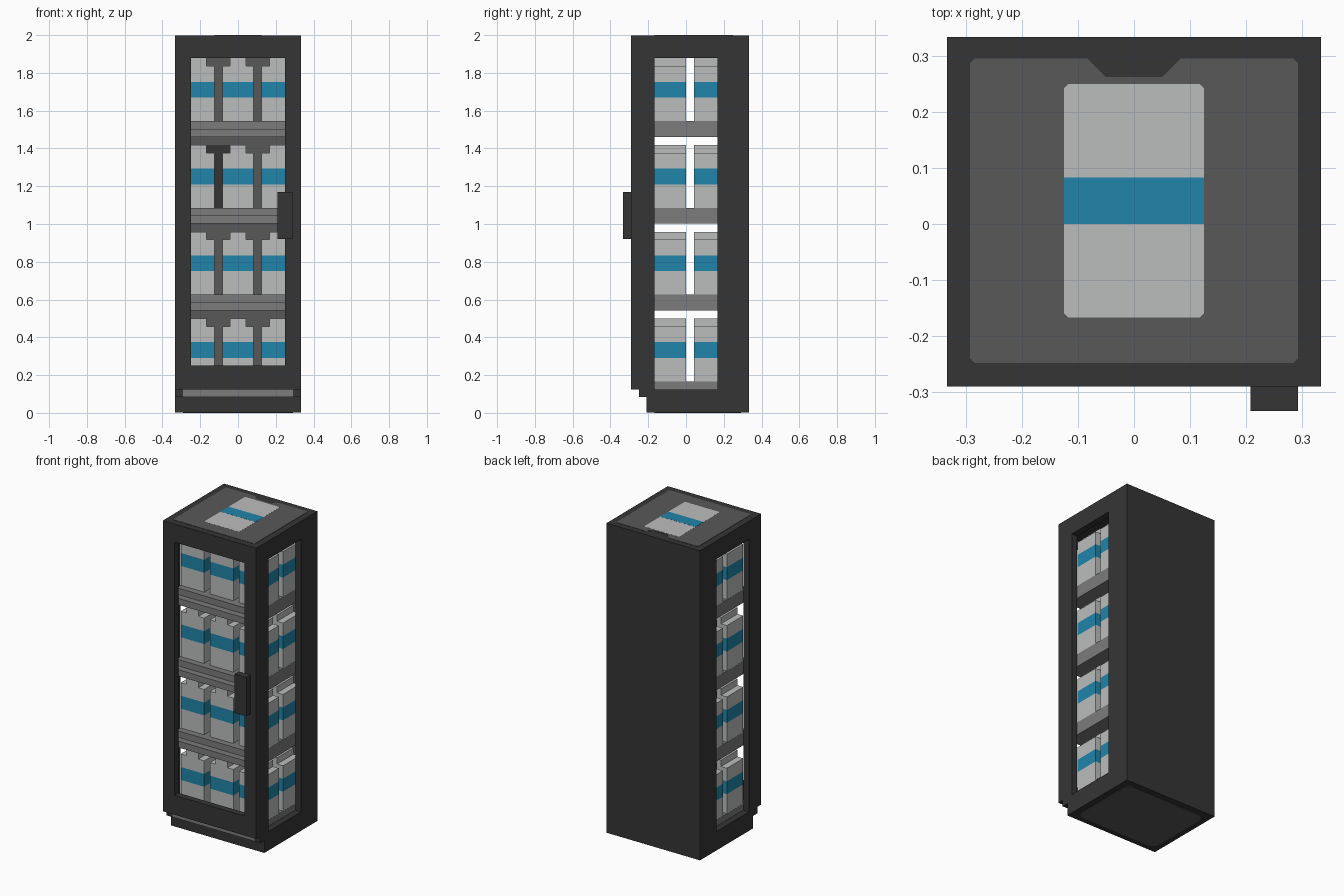
import bpy, bmesh
from mathutils import Vector

cube = bpy.data.objects.get("Cube")
if cube:
    bpy.data.objects.remove(cube, do_unlink=True)


def material(name, r, g, b):
    m = bpy.data.materials.new(name)
    m.use_nodes = True
    m.diffuse_color = (r, g, b, 1)
    bsdf = next(n for n in m.node_tree.nodes if n.type == 'BSDF_PRINCIPLED')
    bsdf.inputs["Base Color"].default_value = (r, g, b, 1)
    bsdf.inputs["Roughness"].default_value = 0.8
    return m


DARK = material("charcoal", 0.036, 0.036, 0.036)
GREY = material("dark_grey", 0.098, 0.098, 0.098)
MID = material("mid_grey", 0.2, 0.2, 0.2)
PALE = material("pale_grey", 0.5, 0.51, 0.505)
BLUE = material("teal_blue", 0.015, 0.235, 0.402)


def finish(name, bm, *mats):
    bmesh.ops.recalc_face_normals(bm, faces=bm.faces[:])
    me = bpy.data.meshes.new(name)
    bm.to_mesh(me)
    bm.free()
    for m in mats:
        me.materials.append(m)
    ob = bpy.data.objects.new(name, me)
    bpy.context.collection.objects.link(ob)
    return ob


def add_box(bm, x0, x1, y0, y1, z0, z1):
    verts = bmesh.ops.create_cube(bm, size=1)["verts"]
    for v in verts:
        v.co = Vector(((x0 + x1) / 2 + v.co.x * (x1 - x0),
                       (y0 + y1) / 2 + v.co.y * (y1 - y0),
                       (z0 + z1) / 2 + v.co.z * (z1 - z0)))


def boxes(name, mat, *bounds):
    bm = bmesh.new()
    for b in bounds:
        add_box(bm, *b)
    return finish(name, bm, mat)


def plate(name, mat, outline, z0, z1):
    """Flat plate from an outline in x and y."""
    bm = bmesh.new()
    f = bm.faces.new([bm.verts.new((x, y, z0)) for x, y in outline])
    new = bmesh.ops.extrude_face_region(bm, geom=[f])["geom"]
    bmesh.ops.translate(bm, vec=(0, 0, z1 - z0),
                        verts=[g for g in new if isinstance(g, bmesh.types.BMVert)])
    return finish(name, bm, mat)


def clipped(x, y0, y1, c):
    """Rectangle outline with cut corners."""
    return [(-x + c, y0), (x - c, y0), (x, y0 + c), (x, y1 - c),
            (x - c, y1), (-x + c, y1), (-x, y1 - c), (-x, y0 + c)]


W, I = 0.333, 0.292      # outer and inner half widths
TOP = 1.997

# Cabinet shell: plinth, roof, back and side window frames
boxes("plinth", DARK, (-I, I, -0.208, I, 0.003, 0.083))
boxes("roof", DARK, (-I, I, -0.25, I, 1.917, TOP))
boxes("back_panel", DARK, (-W, W, I, W, 0.003, TOP))
boxes("back_lining", GREY, (-I, I, 0.25, I, 0.083, 1.917))
boxes("back_patch", DARK, (-0.167, -0.042, 0.245, 0.25, 1.083, 1.417))
for side, s in (("left", 1), ("right", -1)):
    a, b = sorted((s * I, s * W))
    boxes(side + "_side_frame", DARK,
          (a, b, -0.208, I, 0.003, 0.083),
          (a, b, -0.25, I, 0.083, 0.125),
          (a, b, -0.25, -0.167, 0.125, TOP),
          (a, b, 0.167, I, 0.125, TOP),
          (a, b, -0.167, 0.167, 1.88, TOP))

# Door frame with its opening, and the handle
boxes("door_frame", DARK,
      (-W, -0.25, -0.29, -0.25, 0.125, TOP),
      (0.25, W, -0.29, -0.25, 0.125, TOP),
      (-0.25, 0.25, -0.29, -0.25, 0.125, 0.25),
      (-0.25, 0.25, -0.29, -0.25, 1.88, TOP))
boxes("door_handle", DARK, (0.208, 0.292, -0.333, -0.29, 0.92, 1.17))

# Roof inlay with a notch at the rear, and its striped label
plate("roof_inlay", GREY,
      [(-I, -0.24), (-0.284, -0.248), (0.284, -0.248), (I, -0.24),
       (I, 0.287), (0.284, 0.295), (0.083, 0.295), (0.05, 0.262),
       (-0.05, 0.262), (-0.083, 0.295), (-0.284, 0.295), (-I, 0.287)], TOP - 0.004, 1.999)
plate("roof_label", PALE, clipped(0.125, -0.167, 0.25, 0.008), TOP, 1.9995)
boxes("roof_label_stripe", BLUE, (-0.125, 0.125, 0, 0.083, TOP, 2.0))

# Underside inlay
plate("base_inlay", GREY, clipped(0.292, -0.167, 0.292, 0.03), 0, 0.004)


def canister(name, x, y, z):
    """Box with a blue band and a narrow raised lid."""
    h = 0.0833
    bm = bmesh.new()
    add_box(bm, x - h, x + h, y - h, y + h, z, z + 0.292)
    for cut in (0.125, 0.208):
        bmesh.ops.bisect_plane(bm, geom=bm.verts[:] + bm.edges[:] + bm.faces[:],
                               plane_co=(0, 0, z + cut), plane_no=(0, 0, 1))
    for f in bm.faces:
        c = f.calc_center_median().z - z
        f.material_index = int(0.125 < c < 0.208)
    add_box(bm, x - 0.042, x + 0.042, y - h, y + h, z + 0.292, z + 0.333)
    finish(name, bm, PALE, BLUE)


# Four stepped shelves, each with two rows of three canisters
for i in range(4):
    z = 0.083 + i * 0.4595
    boxes(f"shelf_{i + 1}", MID,
          (-I, I, -0.25, 0.25, z, z + 0.0417),
          (-I, I, -0.208, 0.25, z + 0.0417, z + 0.083))
    for r, y in enumerate((-0.0833, 0.125)):
        for c in range(3):
            canister(f"canister_{i + 1}_{r + 1}_{c + 1}", (c - 1) * 0.208, y, z + 0.083)
